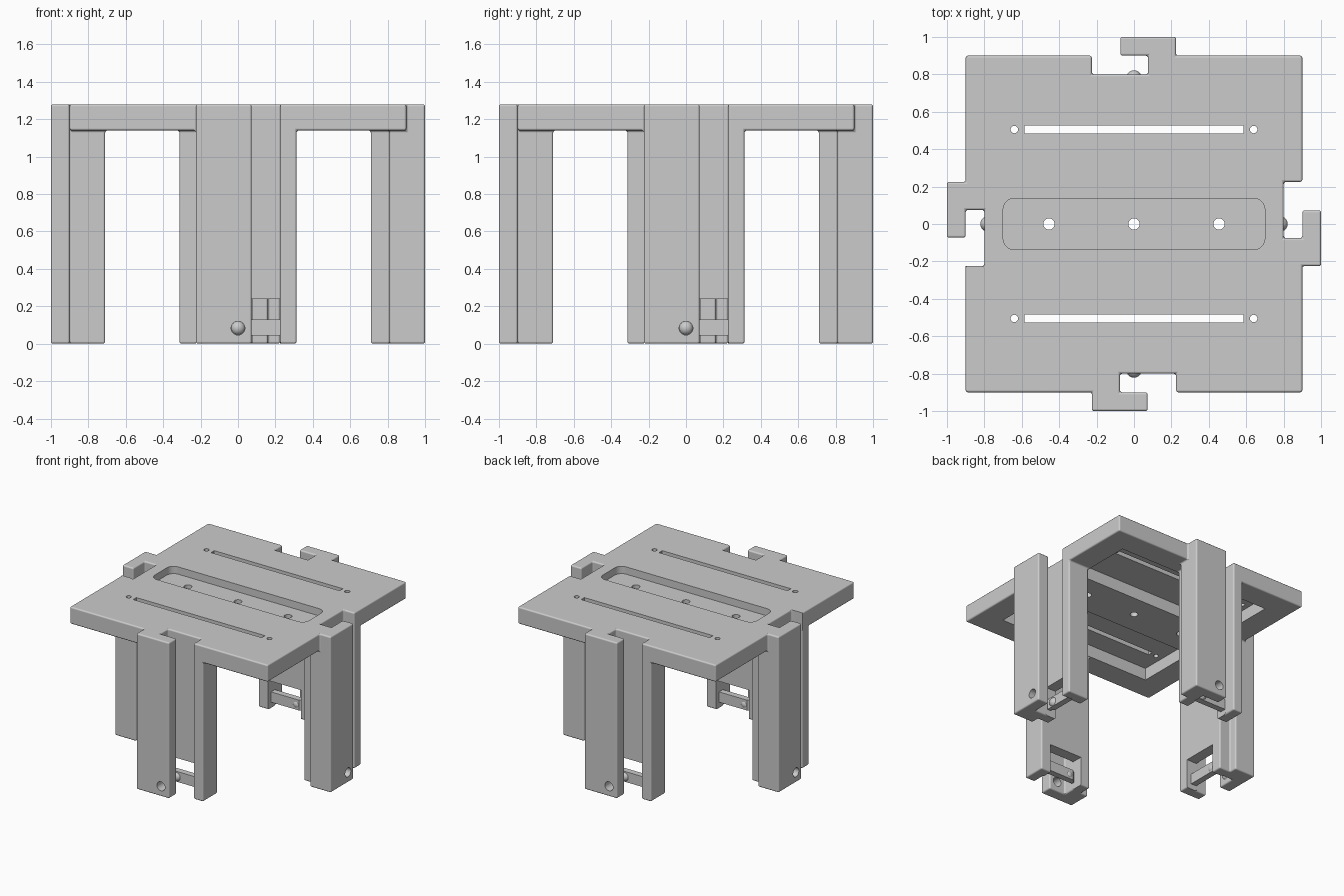
import bpy, bmesh, math
from mathutils import Matrix

if "Cube" in bpy.data.objects:
    bpy.data.objects.remove(bpy.data.objects["Cube"], do_unlink=True)

grey = bpy.data.materials.new("plain_grey")
grey.use_nodes = True
GREY = (0.6, 0.6, 0.6, 1)
grey.diffuse_color = GREY
grey.node_tree.nodes["Principled BSDF"].inputs["Base Color"].default_value = GREY

TOP, UNDER = 1.28, 1.14


def finish(name, bm):
    bmesh.ops.recalc_face_normals(bm, faces=bm.faces)
    mesh = bpy.data.meshes.new(name)
    bm.to_mesh(mesh)
    bm.free()
    mesh.materials.append(grey)
    ob = bpy.data.objects.new(name, mesh)
    bpy.context.collection.objects.link(ob)
    return ob


def prism(name, outline, z0, z1, turn=0):
    """Vertical extrusion of an outline, turned by quarter turns about z."""
    bm = bmesh.new()
    face = bm.faces.new([bm.verts.new((x, y, z0)) for x, y in outline])
    up = bmesh.ops.extrude_face_region(bm, geom=[face])["geom"]
    bmesh.ops.translate(bm, vec=(0, 0, z1 - z0),
                        verts=[v for v in up if isinstance(v, bmesh.types.BMVert)])
    bmesh.ops.rotate(bm, verts=bm.verts, matrix=Matrix.Rotation(turn * math.pi / 2, 3, 'Z'))
    return finish(name, bm)


def box(name, x0, x1, y0, y1, z0, z1, turn=0):
    return prism(name, [(x0, y0), (x1, y0), (x1, y1), (x0, y1)], z0, z1, turn)


def rounded(x, y, r, steps=6):
    """Rounded rectangle with half sizes x and y."""
    pts = []
    for k, (sx, sy) in enumerate([(1, 1), (-1, 1), (-1, -1), (1, -1)]):
        for i in range(steps + 1):
            a = (k + i / steps) * math.pi / 2
            pts.append((sx * (x - r) + r * math.cos(a), sy * (y - r) + r * math.sin(a)))
    return pts


def circle(cx, cy, r, n=24):
    return [(cx + r * math.cos(i * math.tau / n), cy + r * math.sin(i * math.tau / n)) for i in range(n)]


def apply(ob, kind, **settings):
    mod = ob.modifiers.new(kind, kind)
    for key, value in settings.items():
        setattr(mod, key, value)
    bpy.context.view_layer.objects.active = ob
    bpy.ops.object.modifier_apply(modifier=mod.name)


def combine(ob, other, operation='DIFFERENCE'):
    apply(ob, 'BOOLEAN', object=other, operation=operation, solver='EXACT')
    bpy.data.objects.remove(other, do_unlink=True)


# Table top with four interlocking hook-shaped legs
table = box("table_body", -0.9, 0.9, -0.9, 0.9, UNDER, TOP)
hook = [(-0.16, -0.71), (-0.16, -0.81), (-0.225, -0.81), (-0.225, -1), (0.073, -1), (0.073, -0.9),
        (-0.075, -0.9), (-0.075, -0.8), (0.225, -0.8), (0.225, -0.9), (0.313, -0.9), (0.313, -0.71)]
channel = [(-0.075, -0.9), (0.073, -0.9), (0.073, -1.1), (0.225, -1.1), (0.225, -0.8), (-0.075, -0.8)]
for turn in range(4):
    combine(table, prism("leg", hook, 0, TOP, turn), 'UNION')
    combine(table, prism("channel_cutter", channel, -0.1, TOP + 0.1, turn))

# Softened edges
apply(table, 'DECIMATE', decimate_type='DISSOLVE', angle_limit=math.radians(1))
apply(table, 'BEVEL', width=0.012, segments=3, limit_method='ANGLE', angle_limit=math.radians(40))

# Top tray, three drain holes, hollow underside
combine(table, prism("tray_cutter", rounded(0.7, 0.137, 0.06), 1.22, TOP + 0.1))
for x in (-0.455, 0, 0.455):
    combine(table, prism("hole_cutter", circle(x, 0, 0.03), 1, 1.4))
for side in (-1, 1):
    y0, y1 = sorted((side * 0.19, side * 0.7))
    combine(table, box("hollow_cutter", -0.7, 0.7, y0, y1, 1, 1.24))
    # Long slot with a round hole beyond each end
    y = side * 0.505
    combine(table, box("slot_cutter", -0.585, 0.585, y - 0.021, y + 0.021, 1.1, 1.4))
    for x in (-0.64, 0.64):
        combine(table, prism("hole_cutter", circle(x, y, 0.02), 1.1, 1.4))

# Latch openings, catch holes and sprung arms at the leg feet
for turn, place in enumerate(("front", "left", "back", "right")):
    combine(table, box("latch_cutter", -0.074, 0.224, -0.83, -0.68, -0.1, 0.24, turn))
    spin = Matrix.Rotation(turn * math.pi / 2, 4, 'Z')
    bm = bmesh.new()
    bmesh.ops.create_cone(bm, cap_ends=True, segments=24, radius1=0.037, radius2=0.037, depth=0.14,
                          matrix=spin @ Matrix.Translation((0, -0.95, 0.083)) @ Matrix.Rotation(math.pi / 2, 4, 'X'))
    combine(table, finish("catch_cutter", bm))

    arm = [(0.235, -0.8), (0.235, -0.75), (-0.03, -0.75), (-0.06, -0.775), (-0.06, -0.8)]
    prism(place + "_latch_arm", arm, 0.045, 0.13, turn)
    bm = bmesh.new()
    bmesh.ops.create_uvsphere(bm, u_segments=24, v_segments=12, radius=0.04,
                              matrix=spin @ Matrix.Translation((0, -0.782, 0.084)))
    ball = finish(place + "_latch_ball", bm)
    ball.data.shade_smooth()

# Smooth only the rounded edges, keeping the large faces flat
bpy.ops.object.select_all(action='DESELECT')
table.select_set(True)
bpy.context.view_layer.objects.active = table
bpy.ops.object.shade_smooth_by_angle(angle=math.radians(35))
apply(table, 'WEIGHTED_NORMAL', keep_sharp=True, weight=100)
